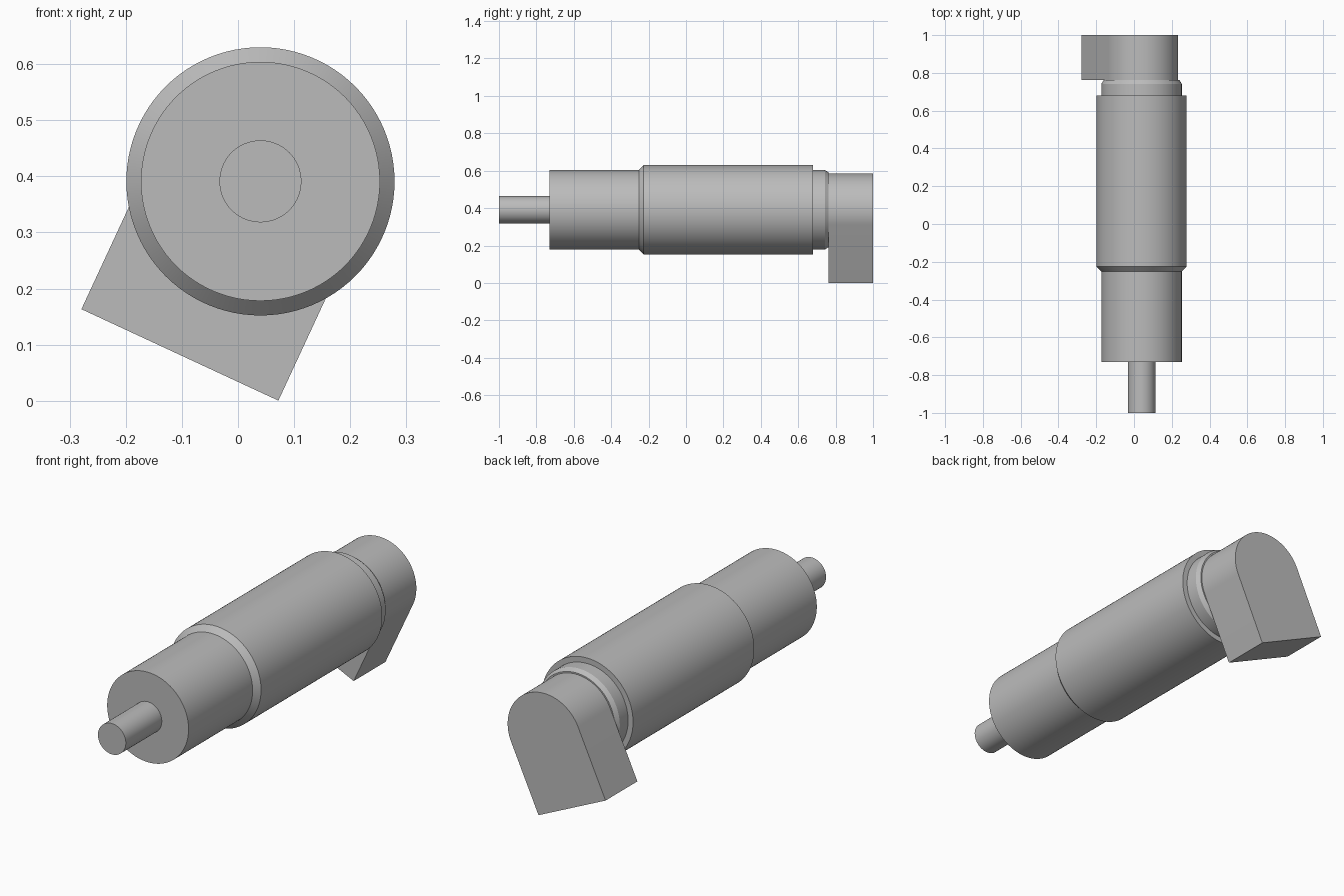
import bpy
import bmesh
import math
from mathutils import Matrix, Vector

AXIS_X, AXIS_Z = 0.04, 0.391
SEGMENTS = 96

cube = bpy.data.objects.get("Cube")
if cube:
    bpy.data.objects.remove(cube, do_unlink=True)

# Single grey material
grey = bpy.data.materials.new("plain_grey")
grey.use_nodes = True
colour = (0.5, 0.5, 0.5, 1)
grey.diffuse_color = colour
grey.node_tree.nodes["Principled BSDF"].inputs["Base Color"].default_value = colour


def finish(name, bm):
    """Turn the bmesh into a smooth-shaded object on the main axis."""
    bmesh.ops.remove_doubles(bm, verts=bm.verts, dist=1e-5)
    bmesh.ops.recalc_face_normals(bm, faces=bm.faces)
    mesh = bpy.data.meshes.new(name)
    bm.to_mesh(mesh)
    bm.free()
    mesh.materials.append(grey)
    obj = bpy.data.objects.new(name, mesh)
    obj.location = (AXIS_X, 0, AXIS_Z)
    bpy.context.collection.objects.link(obj)
    bpy.ops.object.select_all(action='DESELECT')
    obj.select_set(True)
    bpy.context.view_layer.objects.active = obj
    bpy.ops.object.shade_smooth_by_angle(angle=math.radians(20))
    return obj


def turned(name, profile):
    """Closed solid of revolution about y from (radius, y) points."""
    bm = bmesh.new()
    rings = []
    for radius, y in profile:
        angles = [math.tau * i / SEGMENTS for i in range(SEGMENTS)]
        rings.append([bm.verts.new((radius * math.cos(a), y, radius * math.sin(a)))
                      for a in angles])
    for a, b in zip(rings, rings[1:]):
        for i in range(SEGMENTS):
            j = (i + 1) % SEGMENTS
            bm.faces.new((a[i], a[j], b[j], b[i]))
    bm.faces.new(rings[0])
    bm.faces.new(rings[-1])
    return finish(name, bm)


# Turned parts, front to back
turned("shaft", [(0.073, -1), (0.073, -0.731)])
turned("front_housing", [(0.213, -0.731), (0.213, -0.252)])
turned("main_body", [(0.213, -0.252), (0.239, -0.226), (0.239, 0.68)])
turned("rear_collar", [(0.213, 0.68), (0.213, 0.742), (0.2, 0.762)])

# Rear connector: round top with a square foot, tilted about the axis
HALF, DROP, STEPS = 0.1935, 0.341, 48
outline = [Vector((HALF * math.cos(math.pi * i / STEPS), 0.762,
                   HALF * math.sin(math.pi * i / STEPS))) for i in range(STEPS + 1)]
outline += [Vector((-HALF, 0.762, -DROP)), Vector((HALF, 0.762, -DROP))]
bm = bmesh.new()
face = bm.faces.new([bm.verts.new(p) for p in outline])
extruded = bmesh.ops.extrude_face_region(bm, geom=[face], use_keep_orig=True)
moved = [g for g in extruded["geom"] if isinstance(g, bmesh.types.BMVert)]
bmesh.ops.translate(bm, verts=moved, vec=(0, 0.238, 0))
bmesh.ops.rotate(bm, verts=bm.verts, cent=(0, 0, 0),
                 matrix=Matrix.Rotation(math.radians(24.9), 3, 'Y'))
finish("rear_connector", bm)
